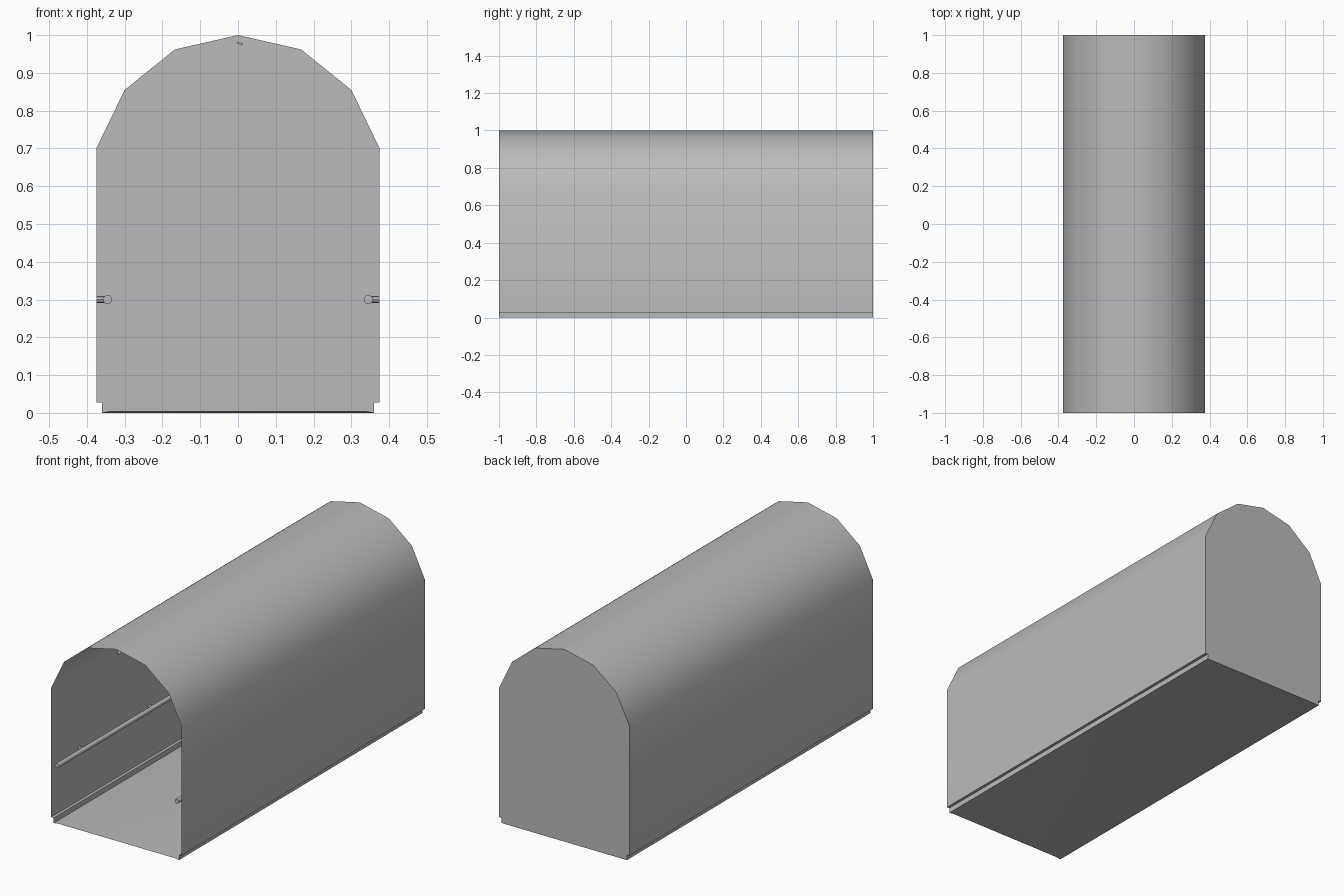
import bpy, bmesh, math
from mathutils import Matrix

cube = bpy.data.objects.get("Cube")
if cube:
    bpy.data.objects.remove(cube, do_unlink=True)

grey = bpy.data.materials.new("plain grey")
grey.use_nodes = True
colour = (0.5, 0.5, 0.5, 1)
grey.diffuse_color = colour
grey.node_tree.nodes["Principled BSDF"].inputs["Base Color"].default_value = colour


def finish(bm, name):
    mesh = bpy.data.meshes.new(name)
    bm.to_mesh(mesh)
    bm.free()
    mesh.materials.append(grey)
    ob = bpy.data.objects.new(name, mesh)
    bpy.context.collection.objects.link(ob)
    bpy.ops.object.select_all(action='DESELECT')
    ob.select_set(True)
    bpy.context.view_layer.objects.active = ob
    bpy.ops.object.shade_smooth_by_angle(angle=math.radians(30))
    return ob


def rod(name, radius, length, axis, location, sides=12, scale=(1, 1, 1)):
    bm = bmesh.new()
    turn = Matrix.Rotation(math.pi / 2, 4, 'X' if axis == 'Y' else 'Y')
    bmesh.ops.create_cone(bm, cap_ends=True, segments=sides, radius1=radius, radius2=radius,
                          depth=length, matrix=Matrix.Translation(location) @ Matrix.Diagonal((*scale, 1)) @ turn)
    return finish(bm, name)


# Arched shell: half profile mirrored, open at the front, closed at the back
half = [(0.36, 0), (0.36, 0.027), (0.375, 0.027), (0.375, 0.7), (0.3, 0.855), (0.167, 0.962)]
profile = half + [(0, 1)] + [(-x, z) for x, z in reversed(half)]
bm = bmesh.new()
front = [bm.verts.new((x, -1, z)) for x, z in profile]
back = [bm.verts.new((x, 1, z)) for x, z in profile]
for i in range(len(profile) - 1):
    bm.faces.new((front[i], back[i], back[i + 1], front[i + 1]))
bm.faces.new(back)

# Floor with a raised centre panel
floor = bm.faces.new((front[0], front[-1], back[-1], back[0]))
bmesh.ops.recalc_face_normals(bm, faces=bm.faces)
bmesh.ops.inset_region(bm, faces=[floor], thickness=0.025)
bmesh.ops.translate(bm, verts=floor.verts, vec=(0, 0, 0.004))
finish(bm, "tunnel_shell")

# Handrails and their wall brackets
for side, word in ((-1, "right"), (1, "left")):
    rod(word + "_handrail", 0.012, 1.99, 'Y', (side * 0.345, 0, 0.3), 16)
    for n in range(4):
        rod(f"{word}_bracket_{n + 1}", 0.009, 0.03, 'X',
            (side * 0.36, -0.77 + 0.57 * n, 0.3), 8)

# Small flattened stud under the ridge
stud = rod("ridge_stud", 0.009, 0.02, 'Y', (0, 0, 0), 12, (1, 1, 0.3))
stud.location = (0.005, -0.985, 0.978)
stud.rotation_euler.y = math.radians(13)
